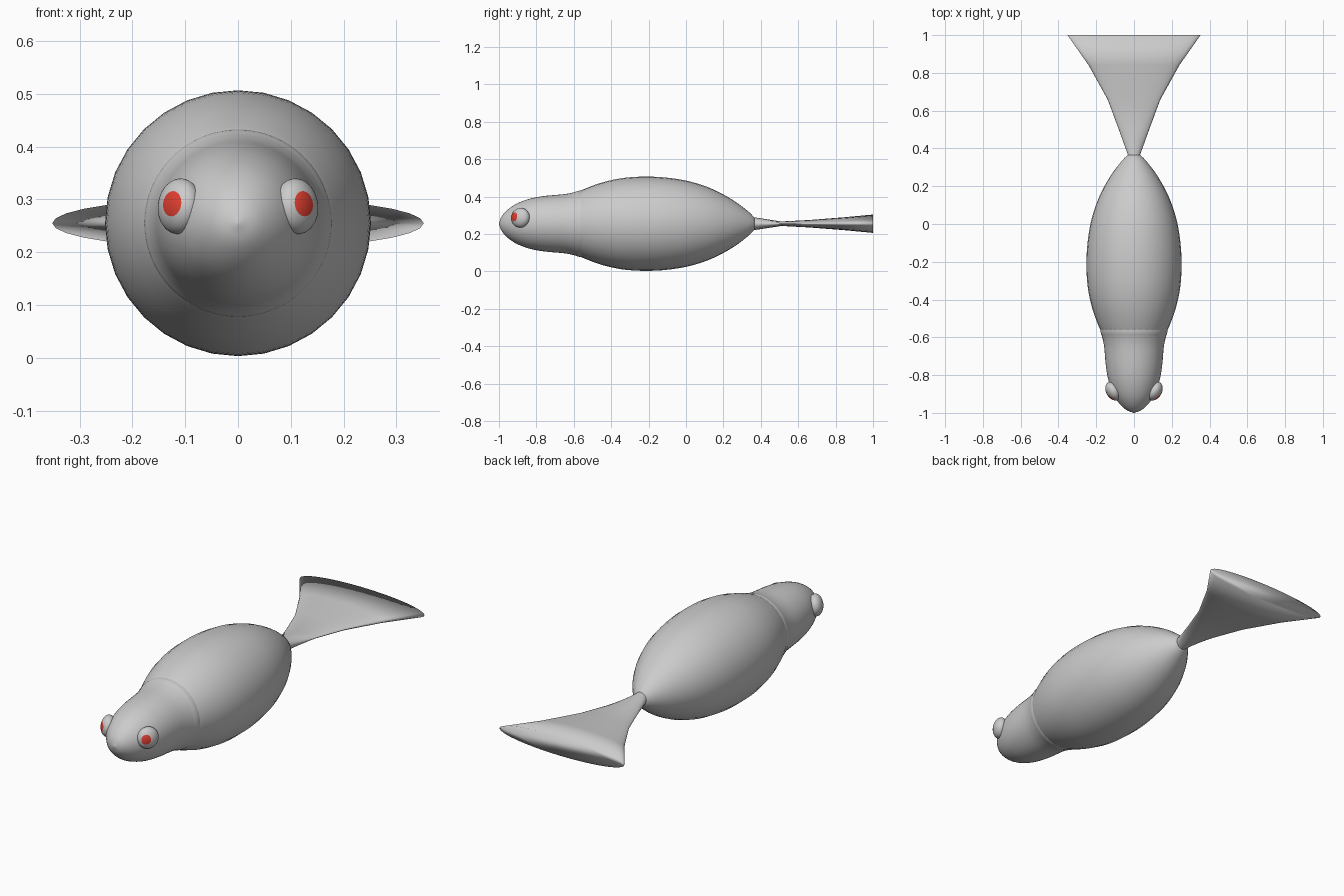
import bpy, bmesh, math
from mathutils import Matrix, Vector

cube = bpy.data.objects.get("Cube")
if cube:
    bpy.data.objects.remove(cube, do_unlink=True)

AXIS_Z = 0.255


def material(name, colour):
    m = bpy.data.materials.new(name)
    m.use_nodes = True
    m.diffuse_color = colour
    m.node_tree.nodes["Principled BSDF"].inputs["Base Color"].default_value = colour
    return m


GREY = material("pale grey", (0.6, 0.6, 0.6, 1))
RED = material("eye red", (0.75, 0.05, 0.03, 1))


def finish(name, bm, materials):
    bmesh.ops.recalc_face_normals(bm, faces=bm.faces)
    for f in bm.faces:
        f.smooth = True
    mesh = bpy.data.meshes.new(name)
    bm.to_mesh(mesh)
    bm.free()
    for m in materials:
        mesh.materials.append(m)
    obj = bpy.data.objects.new(name, mesh)
    bpy.context.collection.objects.link(obj)
    return obj


def refine(points, steps):
    """Smooth curve through the profile points."""
    pts = [Vector(p) for p in points]
    pts = [2 * pts[0] - pts[1]] + pts + [2 * pts[-1] - pts[-2]]
    out = []
    for a, b, c, d in zip(pts, pts[1:], pts[2:], pts[3:]):
        for i in range(steps):
            t = i / steps
            out.append(b + (c - a) * t / 2 + (2 * a - 5 * b + 4 * c - d) * t**2 / 2
                       + (3 * b - a - 3 * c + d) * t**3 / 2)
    return out + [pts[-2]]


def loft(name, stations, sides):
    """Elliptical rings along y, given as (y, half width, half height)."""
    bm = bmesh.new()
    rings = []
    for y, w, h in stations:
        angles = [2 * math.pi * i / sides for i in range(sides)]
        rings.append([bm.verts.new((w * math.cos(a), y, AXIS_Z + h * math.sin(a)))
                      for a in angles])
    for r, s in zip(rings, rings[1:]):
        for i in range(sides):
            j = (i + 1) % sides
            bm.faces.new((r[i], r[j], s[j], s[i]))
    bm.faces.new(rings[0])
    bm.faces.new(rings[-1])
    return finish(name, bm, [GREY])


def revolve(name, profile, steps, sides):
    return loft(name, [(y, r, r) for y, r in refine(profile, steps)], sides)


# Head and body, both round in section
revolve("head", [(-1, 0.002), (-0.985, 0.04), (-0.95, 0.078), (-0.9, 0.11), (-0.83, 0.135),
                 (-0.75, 0.149), (-0.65, 0.158), (-0.6, 0.168), (-0.575, 0.176),
                 (-0.55, 0.177), (-0.53, 0.165)], 4, 64)
revolve("body", [(-0.59, 0.16), (-0.55, 0.183), (-0.45, 0.22), (-0.34, 0.244), (-0.22, 0.252),
                 (-0.1, 0.246), (0.02, 0.226), (0.14, 0.186), (0.25, 0.127),
                 (0.33, 0.068), (0.365, 0.034)], 4, 32)

# Flared tail, flattened towards a wide closed end with fully smooth shading
loft("tail_fin", [(0.34, 0.03, 0.036), (0.36, 0.03, 0.035), (0.51, 0.084, 0.012),
                  (0.66, 0.14, 0.02), (0.84, 0.24, 0.034), (1, 0.352, 0.049)], 32)

# Flattened eyes with the pupil as the cap around the sphere's pole
for side, label in ((1, "left"), (-1, "right")):
    outward = Vector((side * 0.85, -0.5, 0.1)).normalized()
    gaze = Vector((side * 0.014, -0.033, 0.005))
    turn = outward.to_track_quat("Z", "Y").to_matrix()
    shape = turn @ Matrix.Diagonal((0.053, 0.053, 0.036))
    pole = (shape.inverted() @ gaze).normalized()
    bm = bmesh.new()
    bmesh.ops.create_uvsphere(bm, u_segments=32, v_segments=20, radius=1)
    for f in bm.faces:
        f.material_index = int(f.calc_center_median().normalized().z > math.cos(math.radians(27)))
    place = shape @ pole.to_track_quat("Z", "Y").to_matrix()
    bmesh.ops.transform(bm, matrix=place.to_4x4(), verts=bm.verts)
    bmesh.ops.translate(bm, vec=(side * 0.111, -0.885, 0.287), verts=bm.verts)
    finish(label + "_eye", bm, [GREY, RED])
